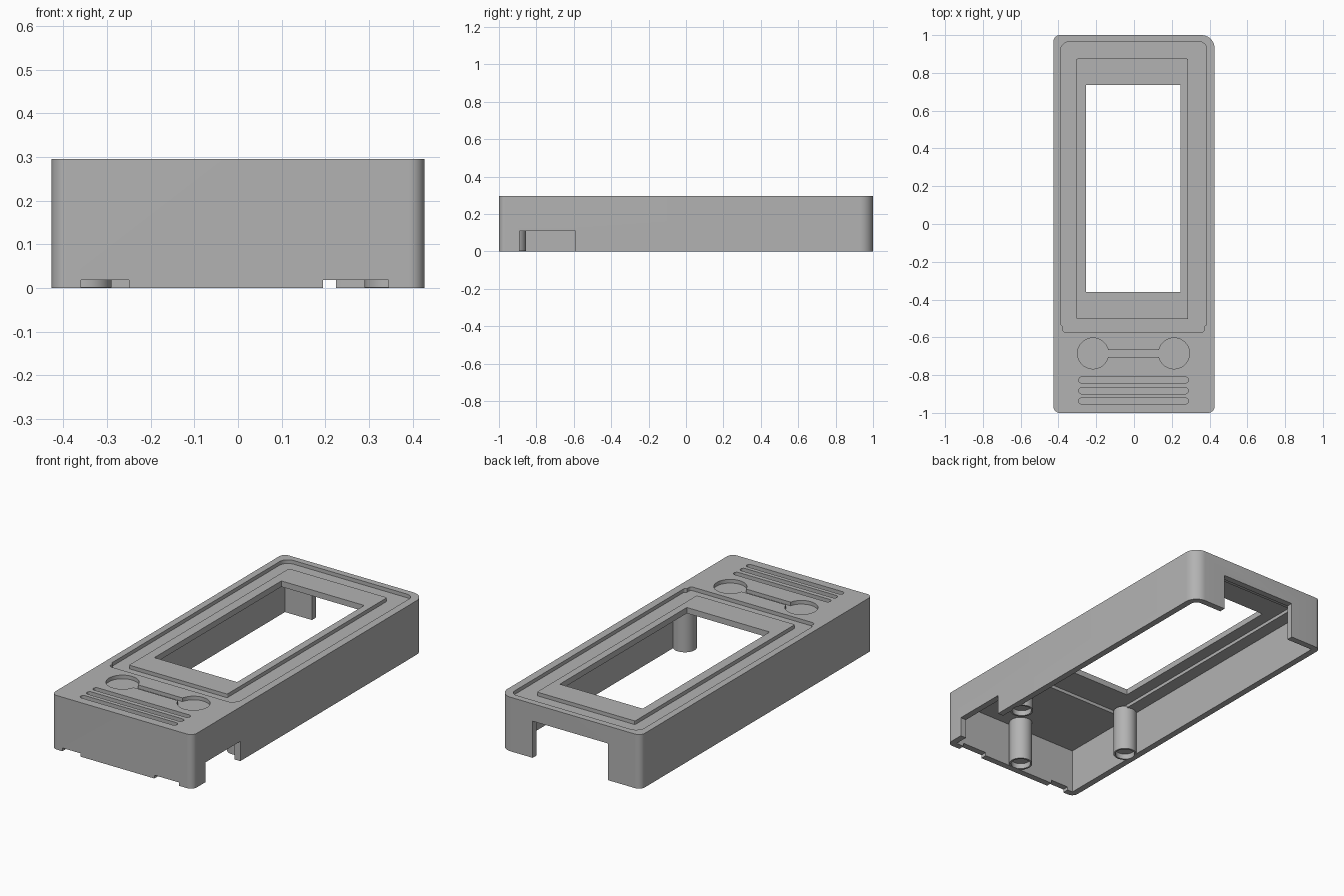
import bpy, bmesh
from math import sin, cos, pi, radians

cube = bpy.data.objects.get("Cube")
if cube:
    bpy.data.objects.remove(cube, do_unlink=True)

grey = bpy.data.materials.new("matte_grey")
grey.use_nodes = True
colour = (0.45, 0.45, 0.45, 1)
grey.diffuse_color = colour
grey.node_tree.nodes["Principled BSDF"].inputs["Base Color"].default_value = colour

H = 0.295        # case height
CEILING = 0.245  # underside of the lid
FLOOR = H - 0.02 # floor of the shallow recesses


def prism(name, outline, z0, z1):
    """Extrude a counter-clockwise outline between two heights."""
    bm = bmesh.new()
    face = bm.faces.new([bm.verts.new((x, y, z0)) for x, y in outline])
    top = bmesh.ops.extrude_face_region(bm, geom=[face])["geom"]
    for v in top:
        if isinstance(v, bmesh.types.BMVert):
            v.co.z = z1
    bmesh.ops.recalc_face_normals(bm, faces=bm.faces)
    mesh = bpy.data.meshes.new(name)
    bm.to_mesh(mesh)
    bm.free()
    mesh.materials.append(grey)
    ob = bpy.data.objects.new(name, mesh)
    bpy.context.collection.objects.link(ob)
    return ob


def rounded(x0, x1, y0, y1, radii=0, steps=10):
    """Rectangle outline; radii run back right, back left, front left, front right in plan."""
    if not isinstance(radii, tuple):
        radii = (radii,) * 4
    corners = [(x1, y1, -1, -1), (x0, y1, 1, -1), (x0, y0, 1, 1), (x1, y0, -1, 1)]
    pts = []
    for i, ((x, y, sx, sy), r) in enumerate(zip(corners, radii)):
        if r == 0:
            pts.append((x, y))
            continue
        for k in range(steps + 1):
            a = (i + k / steps) * pi / 2
            pts.append((x + sx * r + r * cos(a), y + sy * r + r * sin(a)))
    return pts


def circle(x, y, r, n=40):
    return [(x + r * cos(2 * pi * k / n), y + r * sin(2 * pi * k / n)) for k in range(n)]


def combine(target, tool, operation):
    """Apply a boolean and discard the tool."""
    mod = target.modifiers.new("shape", 'BOOLEAN')
    mod.operation, mod.solver, mod.object = operation, 'EXACT', tool
    bpy.context.view_layer.objects.active = target
    bpy.ops.object.modifier_apply(modifier=mod.name)
    bpy.data.objects.remove(tool, do_unlink=True)


def cut(outline, z0, z1):
    combine(case, prism("cutter", outline, z0, z1), 'DIFFERENCE')


def add(outline, z0, z1):
    combine(case, prism("addition", outline, z0, z1), 'UNION')


# Outer shell, open underneath, with one larger back corner
case = prism("case_shell", rounded(-0.427, 0.427, -1, 1, (0.07, 0.035, 0.035, 0.035)), 0, H)
cut(rounded(-0.392, 0.392, -0.965, 0.965, (0.035, 0, 0, 0)), -0.1, CEILING)

# Sunken surround on the lid, stepped in at its front end
surround = rounded(-0.39, 0.385, -0.54, 0.965, (0.04, 0.05, 0.015, 0.015))
cut(surround, FLOOR, H + 0.1)
cut(rounded(-0.378, 0.373, -0.572, -0.5, (0, 0, 0.015, 0.015)), FLOOR, H + 0.1)

# Raised screen frame, screen pocket below it and window opening
add(rounded(-0.305, 0.287, -0.503, 0.875, 0.006, 3), CEILING + 0.01, H)
cut(rounded(-0.32, 0.31, -0.53, 0.89), 0.1, CEILING + 0.018)
cut(rounded(-0.253, 0.247, -0.36, 0.735), 0.1, H + 0.1)

# Two round button recesses joined by a narrow channel
for x in (-0.217, 0.212):
    cut(circle(x, -0.685, 0.082), FLOOR, H + 0.1)
cut(rounded(-0.2, 0.2, -0.705, -0.667), FLOOR, H + 0.1)

# Three grip slots
for y in (-0.826, -0.883, -0.937):
    cut(rounded(-0.293, 0.288, y - 0.016, y + 0.016, 0.0159, 6), FLOOR, H + 0.1)

# Back cable opening, side opening and small front latch notches
cut(rounded(-0.23, 0.225, 0.9, 1.1), -0.1, 0.2)
cut(rounded(0.38, 0.5, -0.89, -0.59), -0.1, 0.108)
for x0, x1 in ((-0.36, -0.25), (0.195, 0.345)):
    cut(rounded(x0, x1, -1.1, -0.955), -0.1, 0.018)

# Screw posts with shallow sockets
for x, y in ((0, -0.915), (-0.35, -0.49), (0.35, -0.49)):
    add(circle(x, y, 0.06), 0.001, CEILING + 0.01)
    cut(circle(x, y, 0.05), -0.1, 0.03)

# Smooth the round parts, keep the edges crisp
bpy.ops.object.select_all(action='DESELECT')
case.select_set(True)
bpy.context.view_layer.objects.active = case
bpy.ops.object.shade_smooth_by_angle(angle=radians(30))
